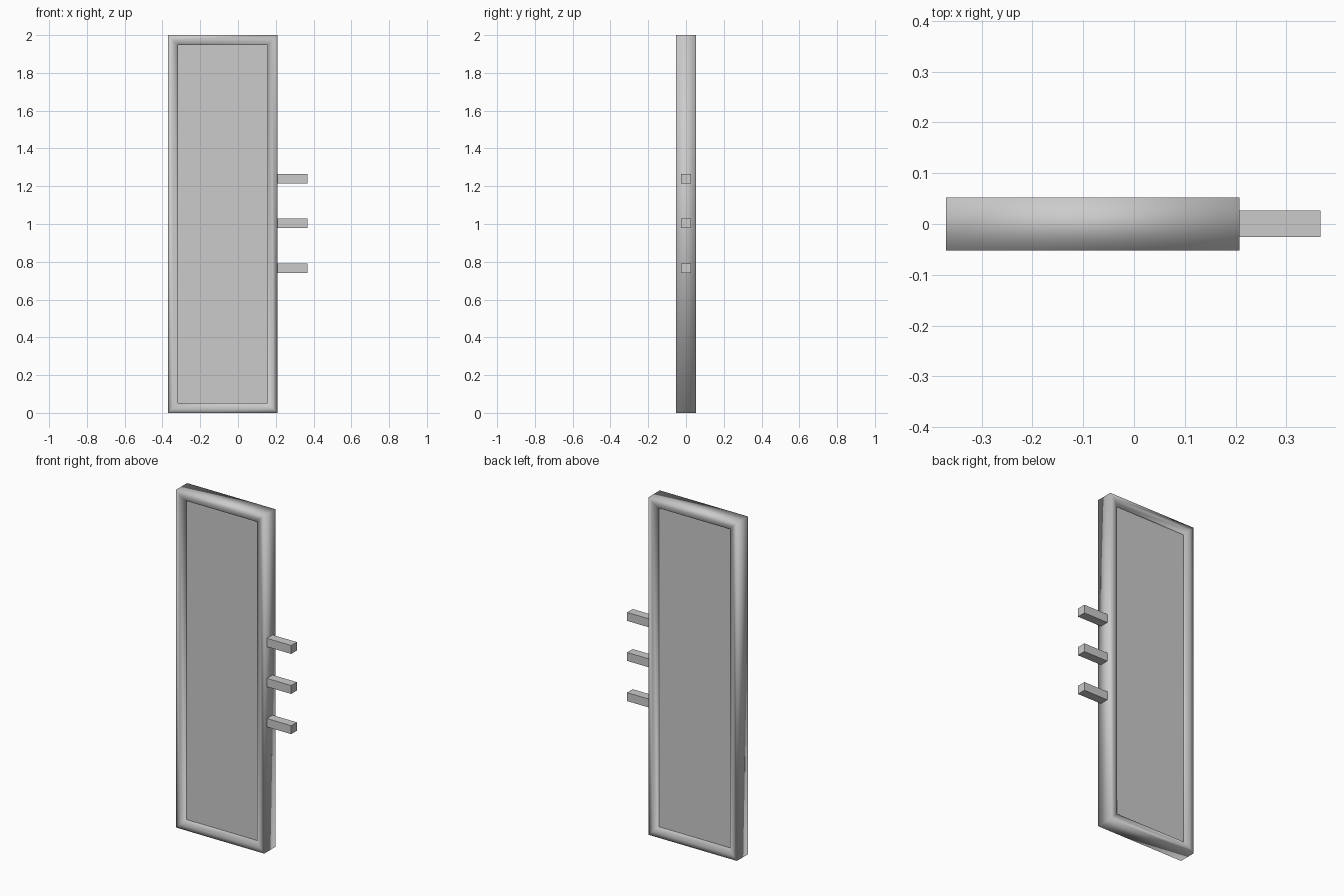
import bpy
import bmesh

cube = bpy.data.objects.get("Cube")
if cube:
    bpy.data.objects.remove(cube)

grey = bpy.data.materials.new("light_grey")
grey.use_nodes = True
colour = (0.6, 0.6, 0.6, 1)
grey.diffuse_color = colour
grey.node_tree.nodes["Principled BSDF"].inputs["Base Color"].default_value = colour

LEFT, RIGHT, HEIGHT, DEPTH = -0.37, 0.208, 2.0, 0.052
BORDER = 0.053


def add_object(name, bm, smooth=False):
    bmesh.ops.recalc_face_normals(bm, faces=bm.faces)
    mesh = bpy.data.meshes.new(name)
    for face in bm.faces:
        face.smooth = smooth
    bm.to_mesh(mesh)
    bm.free()
    mesh.materials.append(grey)
    obj = bpy.data.objects.new(name, mesh)
    bpy.context.collection.objects.link(obj)
    return obj


def box(name, x0, x1, y0, y1, z0, z1):
    bm = bmesh.new()
    bmesh.ops.create_cube(bm, size=1)
    for v in bm.verts:
        v.co = (x1 if v.co.x > 0 else x0,
                y1 if v.co.y > 0 else y0,
                z1 if v.co.z > 0 else z0)
    return add_object(name, bm)


# Border moulding: one cross-section (inset, depth) carried round the rectangle
half = [(0, DEPTH), (0.026, DEPTH), (BORDER, 0.043), (BORDER, 0.028)]
section = [(i, -d) for i, d in half] + [(i, d) for i, d in reversed(half)]
bm = bmesh.new()
rings = []
for inset, y in section:
    x0, x1, z0, z1 = LEFT + inset, RIGHT - inset, inset, HEIGHT - inset
    rings.append([bm.verts.new((x, y, z))
                  for x, z in ((x0, z0), (x1, z0), (x1, z1), (x0, z1))])
for k, ring in enumerate(rings):
    following = rings[(k + 1) % len(rings)]
    for c in range(4):
        n = (c + 1) % 4
        bm.faces.new((ring[c], ring[n], following[n], following[c]))
add_object("door_frame", bm, smooth=True)

# Recessed panel, seen from both sides
box("door_panel", LEFT + BORDER, RIGHT - BORDER, -0.03, 0.03,
    BORDER, HEIGHT - BORDER)

# Three pegs along the side
for label, z in (("lower", 0.765), ("middle", 1.003), ("upper", 1.24)):
    box(label + "_peg", RIGHT, 0.367, -0.026, 0.027, z - 0.025, z + 0.025)
